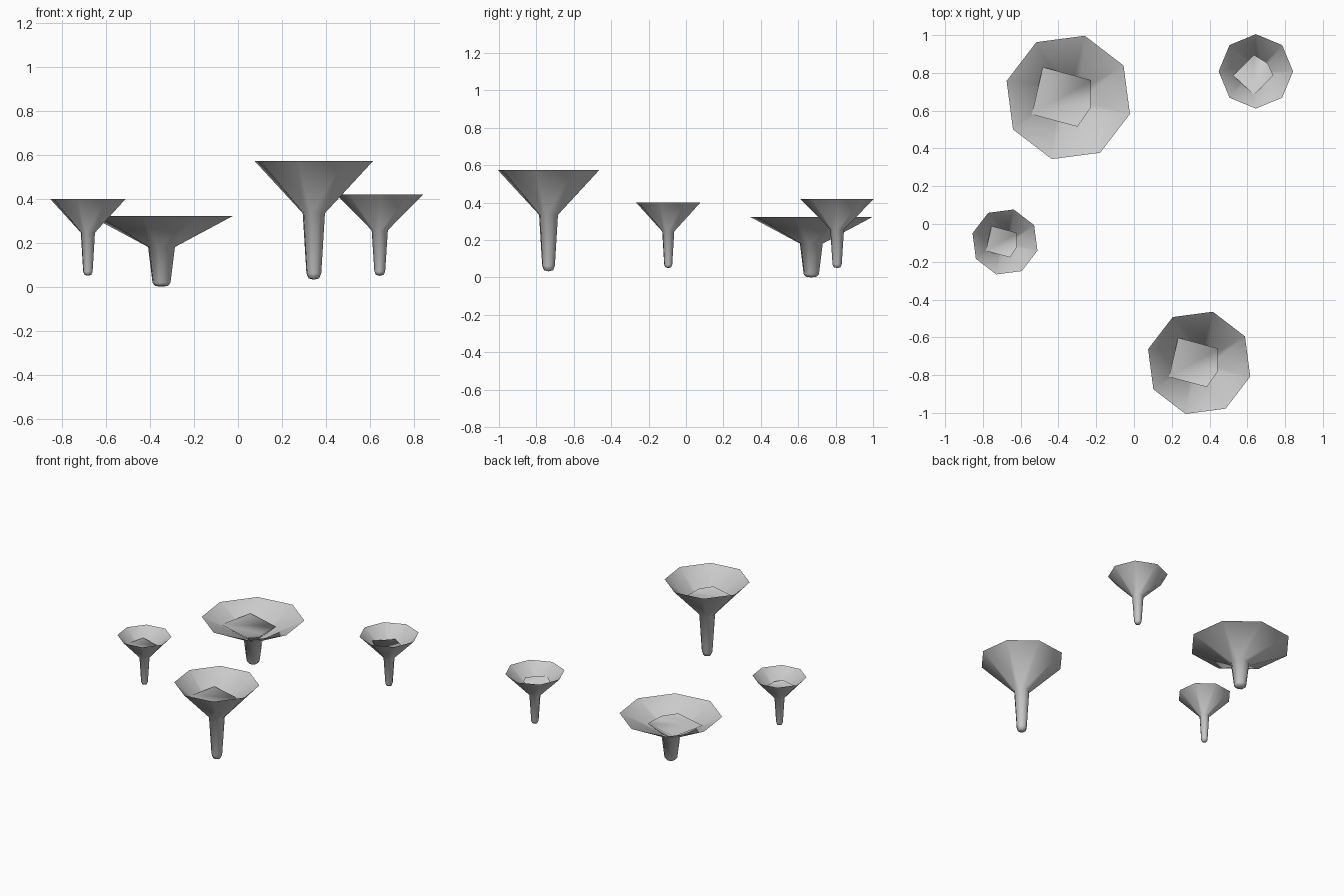
import bpy, bmesh
from math import radians, cos, sin

if "Cube" in bpy.data.objects:
    bpy.data.objects.remove(bpy.data.objects["Cube"])

SIDES = 8
# profile: (radius / cap radius, height fraction)
PROFILE = [(0.09, 0.012), (0.125, 0.055), (0.187, 0.56), (1.0, 1.0)]
# uneven five-sided floor inside the cup: (angle, radius / cap radius)
FLOOR = [(97, 0.45), (34, 0.385), (-12.5, 0.48), (-95, 0.63), (-170, 0.62)]
FLOOR_T = 0.815


def funnel_mushroom(name, x, y, z0, z1, radius, turn):
    bm = bmesh.new()
    h = z1 - z0

    def vert(angle, r, t):
        a = radians(angle)
        return bm.verts.new((r * radius * cos(a), r * radius * sin(a), t * h))

    # stem and thin open cone
    tip = bm.verts.new((0, 0, 0))
    rings = [[vert(360 * k / SIDES, r, t) for k in range(SIDES)] for r, t in PROFILE]
    for k in range(SIDES):
        n = (k + 1) % SIDES
        bm.faces.new((tip, rings[0][n], rings[0][k]))
        for lo, hi in zip(rings, rings[1:]):
            bm.faces.new((lo[k], lo[n], hi[n], hi[k]))

    # floor inside the cup, with a skirt running down into the stem
    floor = [vert(a, r, FLOOR_T) for a, r in FLOOR]
    foot = [vert(a, 0.15, 0.56) for a, r in FLOOR]
    bm.faces.new(floor[::-1])
    for k in range(len(floor)):
        bm.faces.new((floor[k], floor[k - 1], foot[k - 1], foot[k]))
    bmesh.ops.recalc_face_normals(bm, faces=[f for f in bm.faces if floor[0] in f.verts])
    for f in bm.faces:
        f.smooth = True
        f.normal_update()
        if len(f.verts) == 5 and f.normal.z < 0:
            f.normal_flip()

    mesh = bpy.data.meshes.new(name)
    bm.to_mesh(mesh)
    bm.free()
    obj = bpy.data.objects.new(name, mesh)
    bpy.context.collection.objects.link(obj)
    obj.location = (x, y, z0)
    obj.rotation_euler.z = radians(turn)


# the four mushrooms
funnel_mushroom("tall_mushroom", 0.345, -0.735, 0.032, 0.573, 0.28, -60)
funnel_mushroom("wide_mushroom", -0.348, 0.67, 0.0, 0.323, 0.338, -60)
funnel_mushroom("small_mushroom_left", -0.683, -0.095, 0.05, 0.40, 0.178, -60)
funnel_mushroom("small_mushroom_right", 0.645, 0.808, 0.05, 0.42, 0.197, 0)
